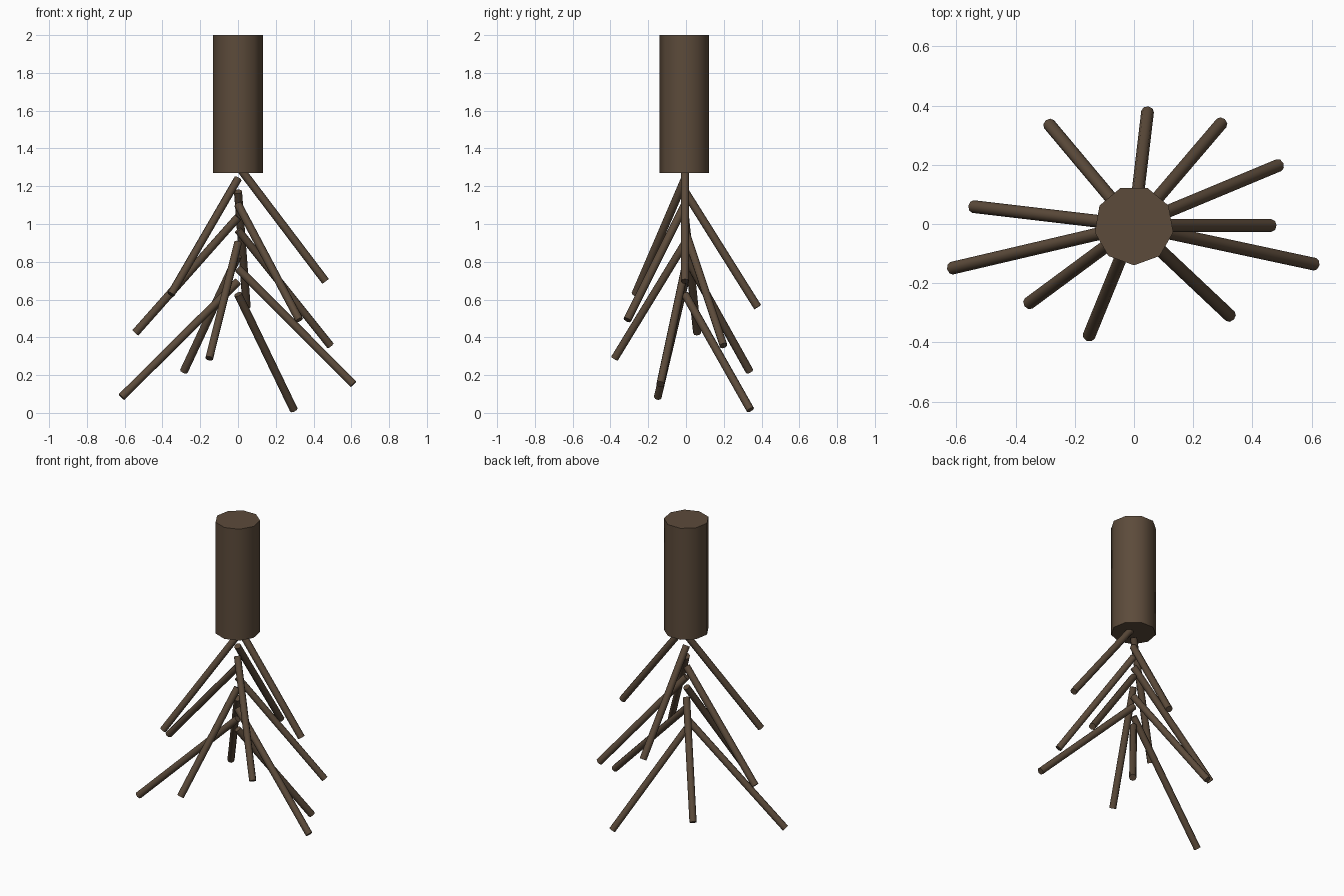
import bpy
from math import radians, cos, sin
from mathutils import Vector

cube = bpy.data.objects.get("Cube")
if cube:
    bpy.data.objects.remove(cube, do_unlink=True)

BARK = (0.107, 0.070, 0.043, 1)
bark = bpy.data.materials.new("brown bark")
bark.use_nodes = True
bark.diffuse_color = BARK
bark.node_tree.nodes["Principled BSDF"].inputs["Base Color"].default_value = BARK


def rod(name, start, end, radius, sides, spin=0):
    """Smooth-sided cylinder running between two points."""
    start, end = Vector(start), Vector(end)
    axis = end - start
    bpy.ops.mesh.primitive_cylinder_add(
        vertices=sides, radius=radius, depth=axis.length, location=(start + end) / 2)
    obj = bpy.context.object
    obj.name = name
    obj.rotation_euler = axis.to_track_quat('Z', 'Y').to_euler() if spin == 0 else (0, 0, spin)
    obj.data.materials.append(bark)
    bpy.ops.object.shade_smooth_by_angle(angle=radians(60))
    return obj


AXIS_Y = -0.005

# Trunk: nine-sided, one corner towards the front
rod("trunk", (0, AXIS_Y, 1.27), (0, AXIS_Y, 2.0), 0.1345, 9, spin=radians(180))

# Roots: spiral down the axis, evenly stepped; (direction in degrees, reach)
roots = [(0, 0.464), (216.5, 0.442), (83.2, 0.387), (-43.3, 0.446),
         (173.3, 0.547), (22.6, 0.53), (247.8, 0.403), (130, 0.446),
         (-12.1, 0.625), (193.2, 0.633), (49.5, 0.455)]
DROP, STEP = 0.612, 0.068
for i, (angle, reach) in enumerate(roots):
    a = radians(angle)
    tip_z = 0.696 - STEP * i
    rod(f"root_{i + 1}", (0, AXIS_Y, tip_z + DROP),
        (reach * cos(a), AXIS_Y + reach * sin(a), tip_z), 0.0215, 8)
